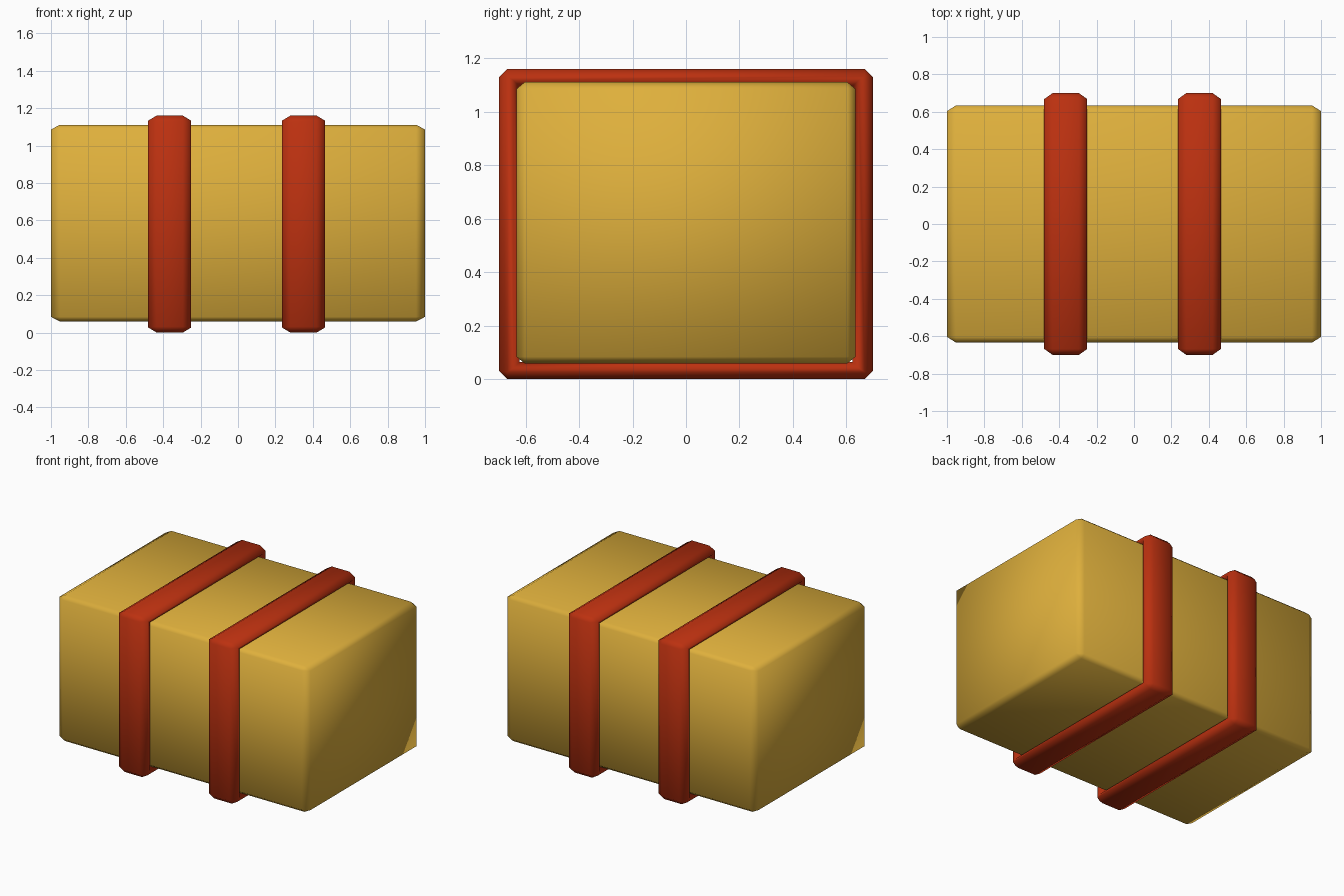
import bpy, bmesh

if "Cube" in bpy.data.objects:
    bpy.data.objects.remove(bpy.data.objects["Cube"])


def material(name, rgb):
    m = bpy.data.materials.new(name)
    m.diffuse_color = (*rgb, 1)
    m.use_nodes = True
    m.node_tree.nodes["Principled BSDF"].inputs["Base Color"].default_value = m.diffuse_color
    return m


YELLOW = material("golden yellow", (0.73, 0.43, 0.045))
RED = material("strap red", (0.50, 0.03, 0.005))


def finish(bm, name, mat, location):
    bmesh.ops.recalc_face_normals(bm, faces=bm.faces)
    for f in bm.faces:
        f.smooth = True
    me = bpy.data.meshes.new(name)
    bm.to_mesh(me)
    bm.free()
    me.materials.append(mat)
    ob = bpy.data.objects.new(name, me)
    ob.location = location
    bpy.context.collection.objects.link(ob)
    return ob


# Box body: a chamfered cube, scaled after bevelling so the chamfer stretches too
bm = bmesh.new()
bmesh.ops.create_cube(bm, size=1)
bmesh.ops.bevel(bm, geom=bm.edges[:], offset=0.024, segments=1,
                affect='EDGES', profile=0.5)
bmesh.ops.scale(bm, vec=(2.0, 1.268, 1.052), verts=bm.verts)
finish(bm, "box_body", YELLOW, (0, 0, 0.585))


def ring_loop(bm, x, hy, hz, c):
    # rectangle in the yz plane with corners cut by c
    pts = [(hy, hz - c), (hy - c, hz), (c - hy, hz), (-hy, hz - c),
           (-hy, c - hz), (c - hy, -hz), (hy - c, -hz), (hy, c - hz)]
    return [bm.verts.new((x, y, z)) for y, z in pts]


# Straps: chamfered rectangular bands wrapped round the body
# section: x, half depth, half height, corner cut
SECTION = [(0.07, 0.70, 0.58, 0.032), (0.115, 0.668, 0.553, 0),
           (0.115, 0.646, 0.538, 0), (0.07, 0.622, 0.515, 0),
           (-0.07, 0.622, 0.515, 0), (-0.115, 0.646, 0.538, 0),
           (-0.115, 0.668, 0.553, 0), (-0.07, 0.70, 0.58, 0.032)]

for name, x in (("left_strap", -0.365), ("right_strap", 0.35)):
    bm = bmesh.new()
    loops = [ring_loop(bm, *s) for s in SECTION]
    for a, b in zip(loops, loops[1:] + loops[:1]):
        for i in range(8):
            j = (i + 1) % 8
            bm.faces.new((a[i], a[j], b[j], b[i]))
    bmesh.ops.remove_doubles(bm, verts=bm.verts, dist=1e-4)
    finish(bm, name, RED, (x, 0, 0.58))
